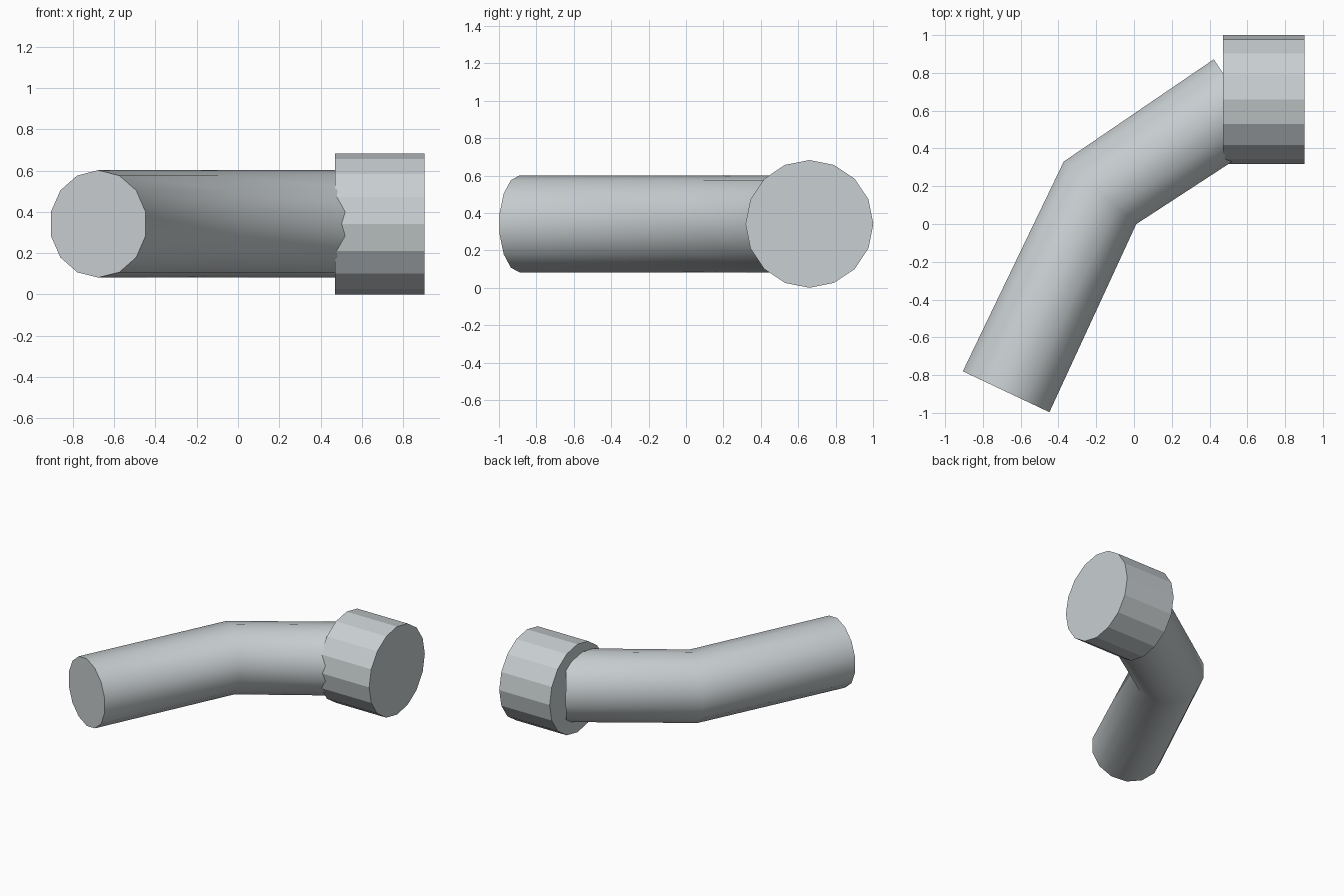
import bpy
import bmesh
from math import sin, cos, pi
from mathutils import Vector

cube = bpy.data.objects.get("Cube")
if cube:
    bpy.data.objects.remove(cube, do_unlink=True)

GREY = (0.58, 0.62, 0.635, 1.0)
metal = bpy.data.materials.new("light_grey")
metal.use_nodes = True
metal.diffuse_color = GREY
metal.node_tree.nodes["Principled BSDF"].inputs["Base Color"].default_value = GREY

UP = Vector((0, 0, 1))
AXIS_Z = 0.3415


def tube(name, path, radius, sides, smooth):
    """Sweep a polygon along a flat path, one mitred ring per point, with capped ends."""
    pts = [Vector((x, y, AXIS_Z)) for x, y in path]
    dirs = [(b - a).normalized() for a, b in zip(pts, pts[1:])]
    bm = bmesh.new()
    rings = []
    for i, p in enumerate(pts):
        tangent = (dirs[max(i - 1, 0)] + dirs[min(i, len(dirs) - 1)]).normalized()
        side = tangent.cross(UP)
        angles = [2 * pi * k / sides for k in range(sides)]
        rings.append([bm.verts.new(p + radius * (UP * cos(a) + side * sin(a))) for a in angles])
    for r, s in zip(rings, rings[1:]):
        for k in range(sides):
            n = (k + 1) % sides
            bm.faces.new((r[k], r[n], s[n], s[k])).smooth = smooth
    for ring in (rings[0], rings[-1]):
        cap = bm.faces.new(ring)
        for edge in cap.edges:
            edge.smooth = False
    bmesh.ops.recalc_face_normals(bm, faces=bm.faces)
    mesh = bpy.data.meshes.new(name)
    bm.to_mesh(mesh)
    bm.free()
    mesh.materials.append(metal)
    obj = bpy.data.objects.new(name, mesh)
    bpy.context.collection.objects.link(obj)
    return obj


# Bent pipe with a smooth wall
tube("bent_pipe", [(-0.677, -0.888), (-0.18, 0.165), (0.563, 0.661)], 0.26, 14, True)

# Faceted collar at the pipe's end
tube("end_collar", [(0.47, 0.66), (0.903, 0.66)], 0.3415, 16, False)
